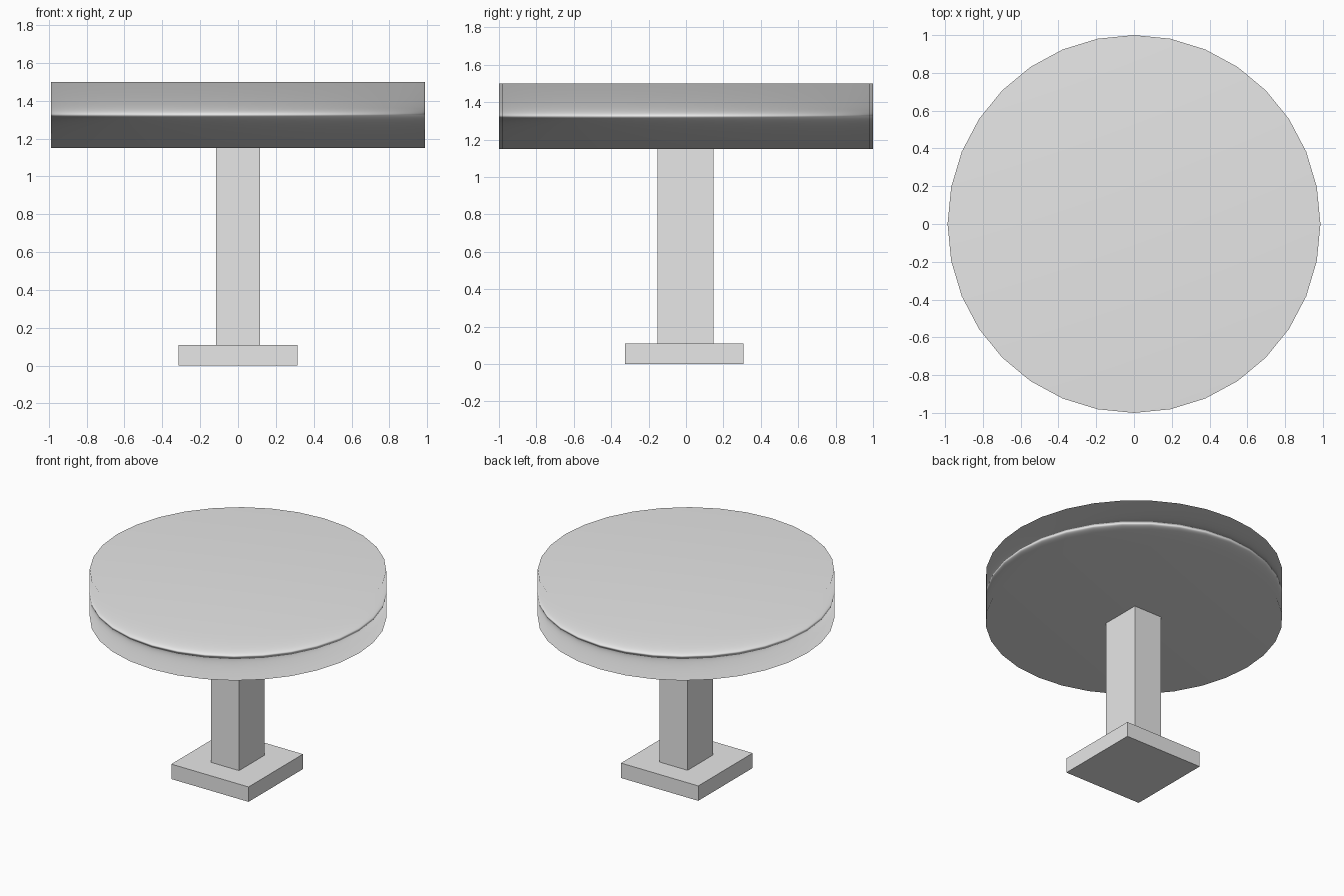
import bpy
import math

if "Cube" in bpy.data.objects:
    bpy.data.objects.remove(bpy.data.objects["Cube"])

grey = bpy.data.materials.new("light grey")
grey.diffuse_color = (0.8, 0.8, 0.8, 1)
grey.use_nodes = True
grey.node_tree.nodes["Principled BSDF"].inputs["Base Color"].default_value = grey.diffuse_color


def box(name, x0, x1, y0, y1, z0, z1):
    bpy.ops.mesh.primitive_cube_add(
        size=1, location=((x0 + x1) / 2, (y0 + y1) / 2, (z0 + z1) / 2))
    ob = bpy.context.object
    ob.name = name
    ob.scale = (x1 - x0, y1 - y0, z1 - z0)
    bpy.ops.object.transform_apply(location=False, rotation=False, scale=True)
    ob.data.materials.append(grey)
    return ob


# Square foot and rectangular column, set slightly off centre in y
box("foot", -0.315, 0.315, -0.327, 0.307, 0.0, 0.11)
box("column", -0.115, 0.115, -0.152, 0.146, 0.11, 1.15)

# Thick 32-sided top, slightly narrower in x, shaded smooth across its rims
bpy.ops.mesh.primitive_cylinder_add(
    vertices=32, radius=1, depth=0.35, location=(0, 0, 1.325))
top = bpy.context.object
top.name = "table_top"
top.scale = (0.987, 1, 1)
bpy.ops.object.transform_apply(location=False, rotation=False, scale=True)
top.data.materials.append(grey)
bpy.ops.object.shade_smooth()

# The large caps dominate the rim normals
wn = top.modifiers.new("cap weighted shading", 'WEIGHTED_NORMAL')
wn.mode = 'FACE_AREA'
wn.keep_sharp = False
